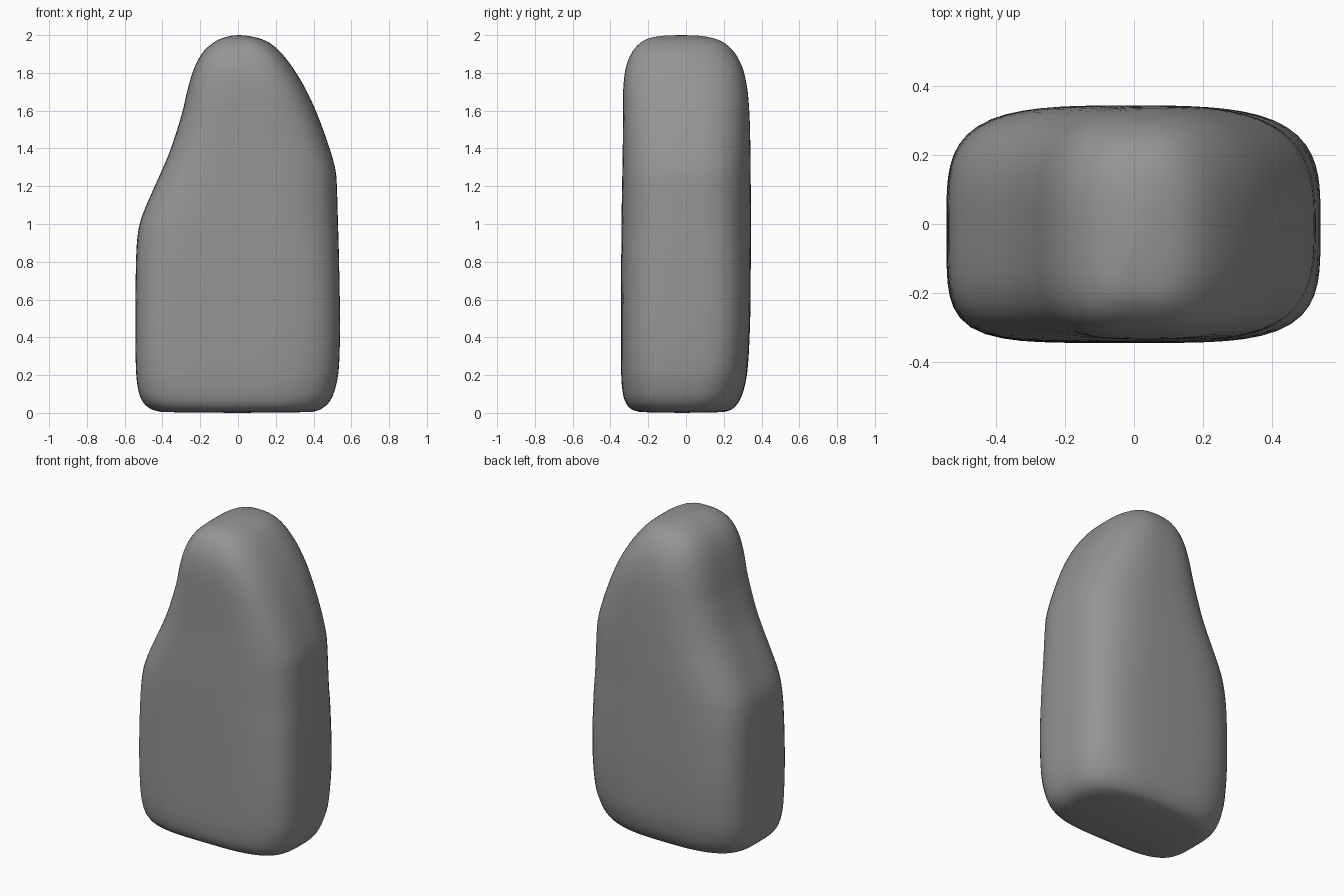
import bpy, bmesh, math

if "Cube" in bpy.data.objects:
    bpy.data.objects.remove(bpy.data.objects["Cube"])

SEG = 80      # points around each ring
STEPS = 4     # rings between measured sections

# Measured sections: z, left x, right x, front y, back y, corner squareness
SECTIONS = [
    (0.004, -0.40, 0.39, -0.24, 0.20, 0.95),
    (0.02, -0.46, 0.44, -0.29, 0.245, 0.96),
    (0.06, -0.505, 0.485, -0.322, 0.28, 0.98),
    (0.13, -0.53, 0.515, -0.338, 0.308, 1.02),
    (0.25, -0.541, 0.535, -0.344, 0.328, 1.1),
    (0.50, -0.543, 0.540, -0.344, 0.340, 1.18),
    (0.80, -0.540, 0.535, -0.343, 0.343, 1.12),
    (0.95, -0.530, 0.531, -0.342, 0.343, 1.05),
    (1.05, -0.505, 0.528, -0.341, 0.343, 1.02),
    (1.18, -0.450, 0.524, -0.339, 0.343, 0.98),
    (1.28, -0.405, 0.517, -0.337, 0.342, 0.95),
    (1.40, -0.355, 0.485, -0.335, 0.341, 0.93),
    (1.58, -0.298, 0.420, -0.334, 0.336, 0.9),
    (1.72, -0.265, 0.355, -0.332, 0.324, 0.88),
    (1.83, -0.230, 0.288, -0.318, 0.298, 0.86),
    (1.91, -0.185, 0.225, -0.285, 0.255, 0.86),
    (1.96, -0.130, 0.165, -0.240, 0.200, 0.86),
    (1.985, -0.080, 0.105, -0.190, 0.140, 0.84),
    (1.998, -0.030, 0.040, -0.110, 0.060, 0.82),
]


def smooth_sections(rows):
    """Catmull-Rom interpolation between the measured sections."""
    out = []
    for i in range(len(rows) - 1):
        a, b = rows[max(i - 1, 0)], rows[i]
        c, d = rows[i + 1], rows[min(i + 2, len(rows) - 1)]
        for k in range(STEPS):
            t = k / STEPS
            out.append([0.5 * (2 * q + (r - p) * t + (2 * p - 5 * q + 4 * r - s) * t * t
                               + (3 * q - p - 3 * r + s) * t ** 3)
                        for p, q, r, s in zip(a, b, c, d)])
    out.append(list(rows[-1]))
    return out


def ring_points(z, x0, x1, y0, y1, square):
    """Rounded-box outline, with each corner rounded differently."""
    pts = []
    for i in range(SEG):
        a = 2 * math.pi * i / SEG
        c, s = math.cos(a), math.sin(a)
        if s >= 0:
            n = 3.0 if c >= 0 else 3.2
        else:
            n = 3.4 if c >= 0 else 4.2
        n *= square
        r = (abs(c) ** n + abs(s) ** n) ** (-1 / n)
        pts.append(((x0 + x1) / 2 + (x1 - x0) / 2 * r * c,
                    (y0 + y1) / 2 + (y1 - y0) / 2 * r * s, z))
    return pts


# Standing stone body: stacked rings with closed ends
bm = bmesh.new()
sections = smooth_sections(SECTIONS)
rings = [[bm.verts.new(p) for p in ring_points(*sec)] for sec in sections]
for low, high in zip(rings, rings[1:]):
    for i in range(SEG):
        j = (i + 1) % SEG
        bm.faces.new((low[i], low[j], high[j], high[i]))
for ring, sec, z in ((rings[0], sections[0], 0.0), (rings[-1], sections[-1], 2.0)):
    tip = bm.verts.new(((sec[1] + sec[2]) / 2, (sec[3] + sec[4]) / 2, z))
    for i in range(SEG):
        bm.faces.new((ring[i], ring[(i + 1) % SEG], tip))
bmesh.ops.recalc_face_normals(bm, faces=bm.faces)
for f in bm.faces:
    f.smooth = True

mesh = bpy.data.meshes.new("standing_stone")
bm.to_mesh(mesh)
bm.free()
stone = bpy.data.objects.new("standing_stone", mesh)
bpy.context.collection.objects.link(stone)

# Dark grey rock
rock = bpy.data.materials.new("dark_rock")
rock.diffuse_color = (0.3, 0.3, 0.3, 1)
rock.use_nodes = True
rock.node_tree.nodes["Principled BSDF"].inputs["Base Color"].default_value = rock.diffuse_color
mesh.materials.append(rock)
